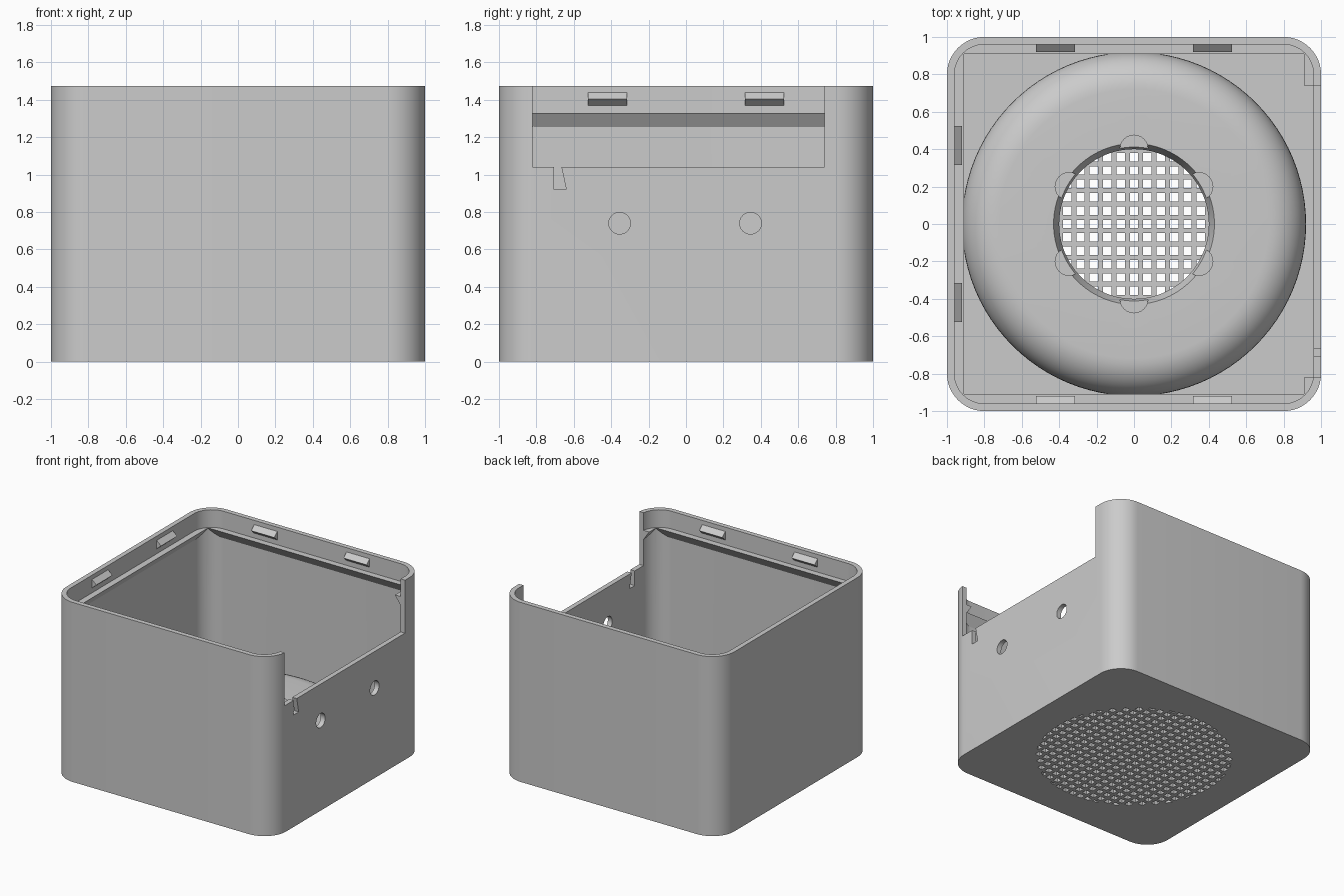
import bpy, bmesh, math
from mathutils import Matrix, Vector

if "Cube" in bpy.data.objects:
    bpy.data.objects.remove(bpy.data.objects["Cube"], do_unlink=True)

# Single light grey plastic
plastic = bpy.data.materials.new("light_grey_plastic")
plastic.use_nodes = True
GREY = (0.6, 0.6, 0.6, 1)
plastic.diffuse_color = GREY
plastic.node_tree.nodes["Principled BSDF"].inputs["Base Color"].default_value = GREY

HEIGHT, WALL, FLOOR = 1.475, 0.04, 0.04


def make(name, bm):
    bmesh.ops.recalc_face_normals(bm, faces=bm.faces)
    mesh = bpy.data.meshes.new(name)
    bm.to_mesh(mesh)
    bm.free()
    mesh.materials.append(plastic)
    ob = bpy.data.objects.new(name, mesh)
    bpy.context.collection.objects.link(ob)
    return ob


def prism(name, outline, direction):
    """Extrude a closed outline of 3D points along a direction."""
    bm = bmesh.new()
    face = bm.faces.new([bm.verts.new(p) for p in outline])
    ext = bmesh.ops.extrude_face_region(bm, geom=[face], use_keep_orig=True)
    moved = [v for v in ext["geom"] if isinstance(v, bmesh.types.BMVert)]
    bmesh.ops.translate(bm, verts=moved, vec=direction)
    return make(name, bm)


def rounded_block(name, half, radius, z0, z1):
    pts = []
    c = half - radius
    for k, (sx, sy) in enumerate([(1, 1), (-1, 1), (-1, -1), (1, -1)]):
        for i in range(13):
            a = math.pi / 2 * (k + i / 12)
            pts.append((sx * c + radius * math.cos(a), sy * c + radius * math.sin(a), z0))
    return prism(name, pts, (0, 0, z1 - z0))


def box(name, lo, hi):
    pts = [(lo[0], lo[1], lo[2]), (hi[0], lo[1], lo[2]), (hi[0], hi[1], lo[2]), (lo[0], hi[1], lo[2])]
    return prism(name, pts, (0, 0, hi[2] - lo[2]))


def cone(name, r0, r1, depth, matrix, segments=40):
    bm = bmesh.new()
    bmesh.ops.create_cone(bm, cap_ends=True, segments=segments, radius1=r0,
                          radius2=r1, depth=depth, matrix=matrix)
    return make(name, bm)


def combine(target, tool, operation="DIFFERENCE"):
    mod = target.modifiers.new("cut", "BOOLEAN")
    mod.operation, mod.object, mod.solver = operation, tool, "EXACT"
    bpy.context.view_layer.objects.active = target
    bpy.ops.object.modifier_apply(modifier=mod.name)
    bpy.data.objects.remove(tool, do_unlink=True)


def smooth(ob):
    bpy.ops.object.select_all(action="DESELECT")
    ob.select_set(True)
    bpy.context.view_layer.objects.active = ob
    bpy.ops.object.shade_smooth_by_angle(angle=math.radians(30))


# Open-topped housing
housing = rounded_block("housing", 1, 0.2, 0, HEIGHT)
combine(housing, rounded_block("cavity", 1 - WALL, 0.16, FLOOR, HEIGHT + 0.2))

# Lid ledge with sloping underside, running round the inner wall
ledge = rounded_block("ledge", 0.975, 0.175, 1.25, 1.33)
r0, r1 = 0.97, 0.902  # slightly overshoots the ledge above and below
taper = cone("taper", r0 * math.sqrt(2), r1 * math.sqrt(2), 0.1,
             Matrix.Translation((0, 0, 1.29)) @ Matrix.Rotation(math.pi / 4, 4, "Z"), 4)
combine(ledge, taper)
combine(housing, ledge, "UNION")

# Side opening, cable slot and screw holes
combine(housing, box("opening", (0.7, -0.82, 1.04), (1.2, 0.74, 1.7)))
slot = [(0.9, -0.705, 0.92), (0.9, -0.64, 0.92), (0.9, -0.67, 1.06), (0.9, -0.705, 1.06)]
combine(housing, prism("slot", slot, (0.2, 0, 0)))
for y in (-0.355, 0.345):
    combine(housing, cone("screw_hole", 0.058, 0.058, 0.3,
            Matrix.Translation((1, y, 0.74)) @ Matrix.Rotation(math.pi / 2, 4, "Y")))

# Round grille of square holes through the floor
bm = bmesh.new()
PITCH, HOLE, GRILLE = 0.0715, 0.045, 0.74
for i in range(-10, 11):
    for j in range(-10, 11):
        if math.hypot(i, j) * PITCH < GRILLE + 0.01:
            bmesh.ops.create_cube(bm, size=HOLE, matrix=Matrix.Translation(
                (i * PITCH, j * PITCH, FLOOR / 2)) @ Matrix.Diagonal((1, 1, 4, 1)))
holes = make("grille_holes", bm)
combine(holes, cone("grille_disc", GRILLE, GRILLE, 0.12, Matrix.Translation((0, 0, FLOOR / 2)), 64), "INTERSECT")
combine(housing, holes)
smooth(housing)

# Snap clips on the three closed walls
for wall, turn in (("back", 0), ("right", math.pi / 2), ("front", math.pi)):
    for side, x in (("a", -0.42), ("b", 0.42)):
        rot = Matrix.Rotation(turn, 3, "Z")
        profile = [(0.97, 1.37), (0.96, 1.37), (0.92, 1.405), (0.96, 1.44), (0.97, 1.44)]
        pts = [rot @ Vector((x - 0.105, y, z)) for y, z in profile]
        prism(f"{wall}_clip_{side}", pts, rot @ Vector((0.21, 0, 0)))

# Hollow speaker dome with a rounded shoulder
TOP, THICK, FILLET = 0.4, 0.08, 0.2


def shoulder(radius):
    arc = [math.pi / 2 * i / 10 for i in range(11)]
    return [(0.72 + radius * math.cos(a), TOP - FILLET + radius * math.sin(a)) for a in arc]


outer, inner = shoulder(FILLET), shoulder(FILLET - THICK)
base = FLOOR - 0.01
profile = [(outer[0][0], base)] + outer + [(0.43, TOP), (0.4, TOP - THICK)]
profile += inner[::-1] + [(inner[0][0], base)]
bm = bmesh.new()
verts = [bm.verts.new((r, 0, z)) for r, z in profile]
edges = [bm.edges.new((verts[i - 1], verts[i])) for i in range(len(verts))]
bmesh.ops.spin(bm, geom=verts + edges, cent=(0, 0, 0), axis=(0, 0, 1),
               angle=2 * math.pi, steps=96, use_duplicate=False)
bmesh.ops.remove_doubles(bm, verts=bm.verts, dist=0.0001)
dome = make("speaker_dome", bm)

# Six shallow scallops around the dome opening
for k in range(6):
    a = math.pi / 6 + k * math.pi / 3
    combine(dome, cone("scallop", 0.075, 0.075, 0.1, Matrix.Translation(
        (0.4 * math.cos(a), 0.4 * math.sin(a), TOP)), 24))
smooth(dome)
